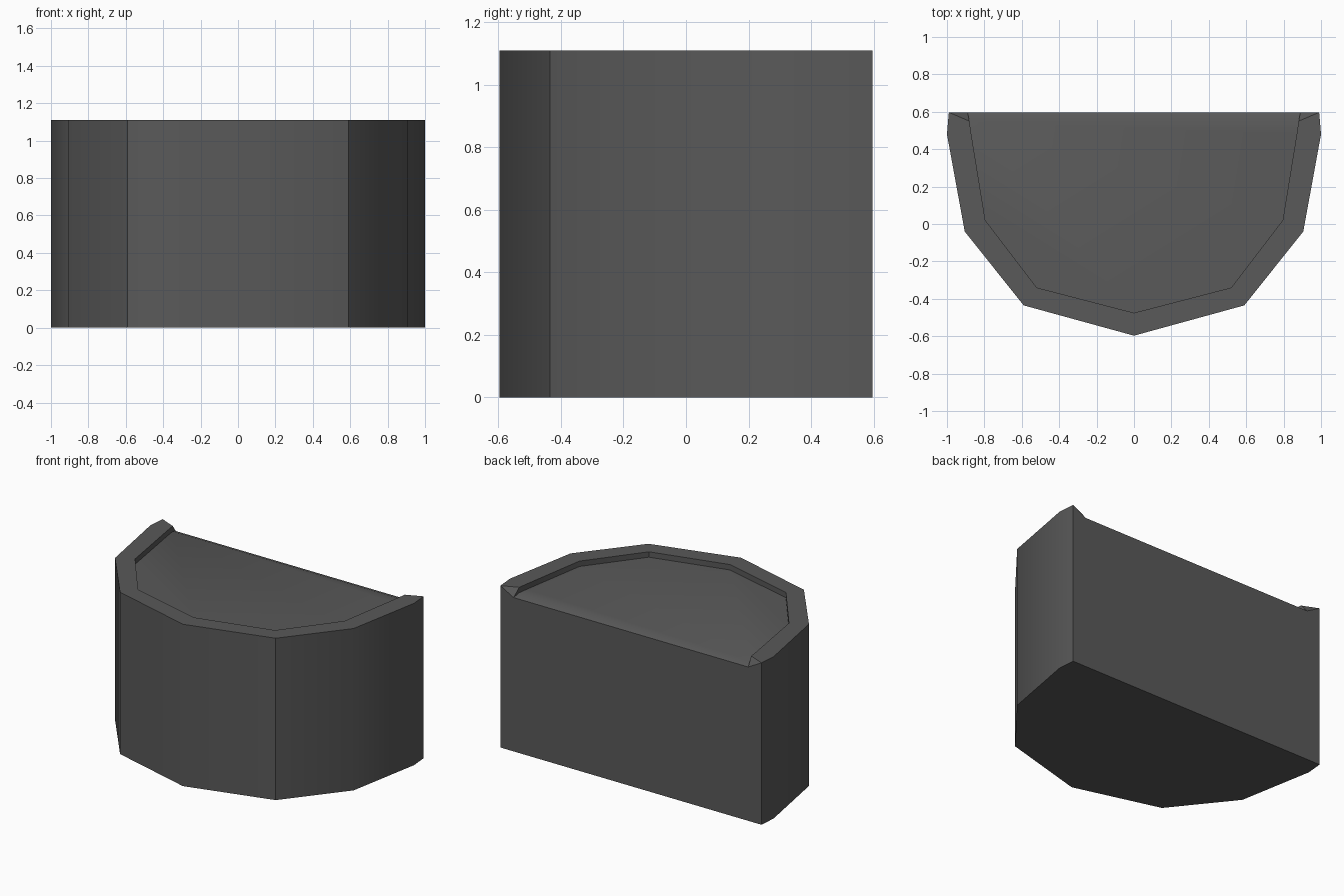
import bpy, bmesh, math

cube = bpy.data.objects.get("Cube")
if cube:
    bpy.data.objects.remove(cube, do_unlink=True)

TOP, FLOOR, LIP = 1.11, 1.073, 1.055
BACK = 0.597

# Half outlines from the back corner to the front point
outer_half = [(0.99, BACK), (1.0, 0.48), (0.905, -0.04), (0.59, -0.435), (0, -BACK)]
inner_half = [(0.88, 0.55), (0.87, 0.48), (0.795, 0.02), (0.52, -0.34), (0, -0.475)]


def mirrored(half):
    """Complete a half outline across the x = 0 plane."""
    return half + [(-x, y) for x, y in reversed(half[:-1])]


bm = bmesh.new()


def ring(points, z):
    return [bm.verts.new((x, y, z)) for x, y in points]


def bridge(a, b):
    """Join two open rows of points with quads."""
    for i in range(len(a) - 1):
        bm.faces.new((a[i], a[i + 1], b[i + 1], b[i]))


outer, inner = mirrored(outer_half), mirrored(inner_half)
base = ring(outer, 0)
rim_outer = ring(outer, TOP)
rim_inner = ring(inner, TOP)
floor = ring(inner, FLOOR)
lip = [bm.verts.new((s * 0.89, BACK, LIP)) for s in (1, -1)]

# Curved wall, rim and recess wall
bridge(base, rim_outer)
bridge(rim_outer, rim_inner)
bridge(rim_inner, floor)

# Underside, recessed top, sloped back lip and flat back
bm.faces.new(base)
bm.faces.new(floor)
bm.faces.new((floor[0], floor[-1], lip[1], lip[0]))
bm.faces.new((base[0], rim_outer[0], lip[0], lip[1], rim_outer[-1], base[-1]))

# Cut ends of the rim
for end, corner in ((0, lip[0]), (-1, lip[1])):
    bm.faces.new((rim_outer[end], rim_inner[end], corner))
    bm.faces.new((rim_inner[end], floor[end], corner))

bmesh.ops.recalc_face_normals(bm, faces=bm.faces[:])
mesh = bpy.data.meshes.new("half_round_block")
bm.to_mesh(mesh)
bm.free()
block = bpy.data.objects.new("half_round_block", mesh)
bpy.context.collection.objects.link(block)

# Dark grey material
colour = (0.1, 0.1, 0.1, 1)
grey = bpy.data.materials.new("dark_grey")
grey.use_nodes = True
grey.diffuse_color = colour
grey.node_tree.nodes["Principled BSDF"].inputs["Base Color"].default_value = colour
mesh.materials.append(grey)

# Soft bends, crisp corners
bpy.ops.object.select_all(action='DESELECT')
block.select_set(True)
bpy.context.view_layer.objects.active = block
bpy.ops.object.shade_smooth_by_angle(angle=math.radians(33))
